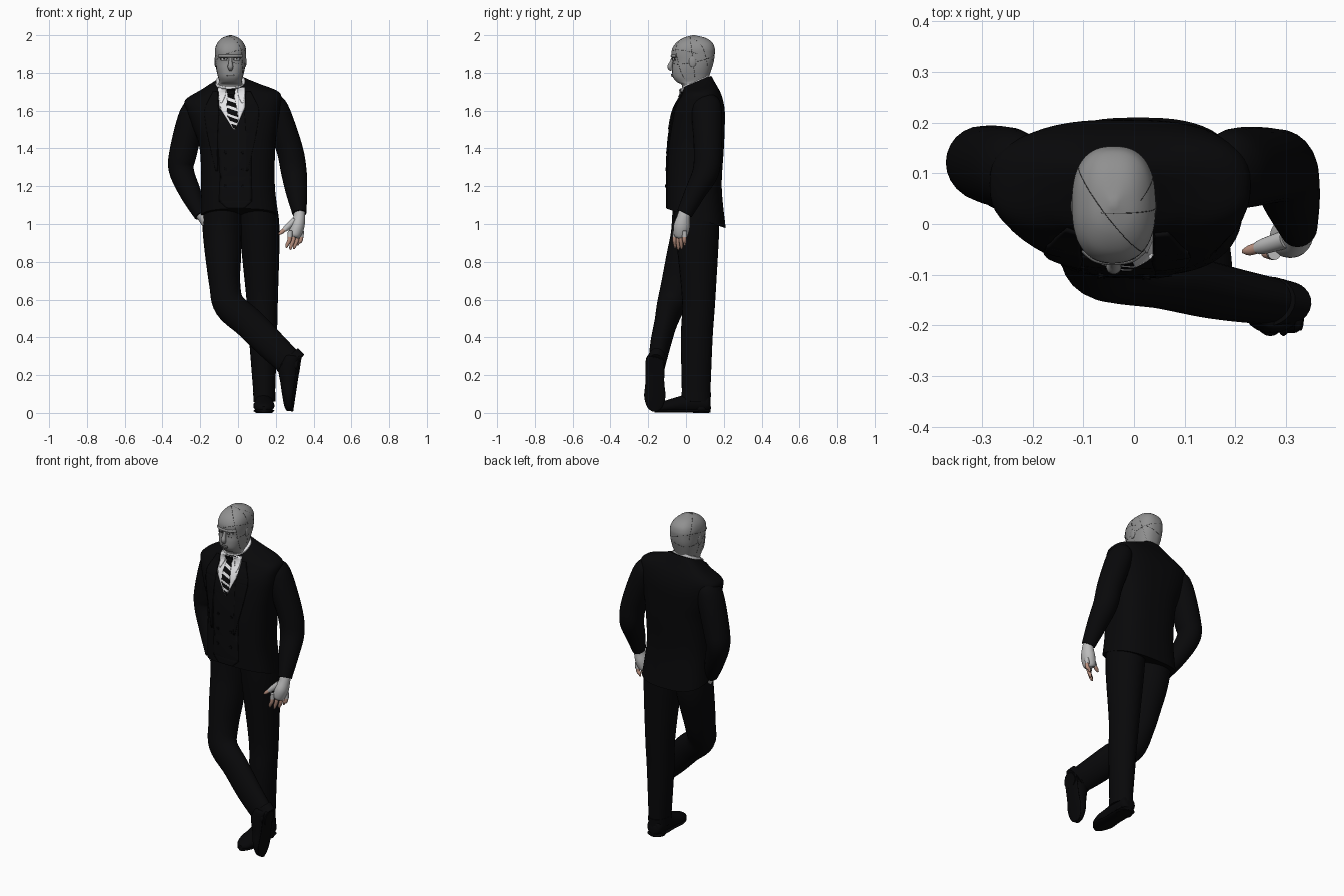
import bpy, bmesh, math
from mathutils import Vector, Matrix
from mathutils.bvhtree import BVHTree

if "Cube" in bpy.data.objects:
    bpy.data.objects.remove(bpy.data.objects["Cube"])


def material(name, r, g, b):
    m = bpy.data.materials.new(name)
    m.diffuse_color = (r, g, b, 1)
    m.use_nodes = True
    m.node_tree.nodes["Principled BSDF"].inputs["Base Color"].default_value = m.diffuse_color
    return m


SUIT = material("suit black", .0025, .0025, .003)
VEST = material("vest black", .003, .003, .0035)
SHOE = material("shoe black", .002, .002, .0025)
GREY = material("head grey", .28, .28, .28)
SEAM = material("seam dark grey", .04, .04, .04)
WHITE = material("shirt white", .80, .80, .82)
GLOVE = material("glove pale grey", .50, .50, .50)
SKIN = material("finger skin", .50, .29, .22)


def spline(keys, n=6):
    """Catmull-Rom interpolation through tuples."""
    out, last = [], len(keys) - 1
    for i in range(last):
        p = [keys[max(0, min(last, i + k))] for k in (-1, 0, 1, 2)]
        for j in range(n):
            t = j / n
            out.append([b + .5 * t * (c - a + t * (2 * a - 5 * b + 4 * c - d + t * (3 * (b - c) + d - a)))
                        for a, b, c, d in zip(*p)])
    return out + [list(keys[-1])]


def make(name, bm, mats):
    bmesh.ops.recalc_face_normals(bm, faces=bm.faces)
    me = bpy.data.meshes.new(name)
    bm.to_mesh(me)
    bm.free()
    for m in mats:
        me.materials.append(m)
    me.shade_smooth()
    me.set_sharp_from_angle(angle=math.radians(50))
    o = bpy.data.objects.new(name, me)
    bpy.context.collection.objects.link(o)
    return o


def skin(name, rings, mat):
    bm = bmesh.new()
    vs = [[bm.verts.new(p) for p in r] for r in rings]
    n = len(vs[0])
    for a, b in zip(vs, vs[1:]):
        for i in range(n):
            bm.faces.new((a[i], a[(i + 1) % n], b[(i + 1) % n], b[i]))
    bm.faces.new(vs[0][::-1])
    bm.faces.new(vs[-1])
    return make(name, bm, [mat])


def power(v, e):
    return math.copysign(abs(v) ** (2 / e), v)


def body(name, keys, mat, e=2.3, seg=56):
    """Level sections: z, cx, cy, rx, ry, slope along x, slope along y."""
    rings = []
    for z, cx, cy, rx, ry, tx, ty in spline(keys):
        ring = []
        for i in range(seg):
            a = math.tau * i / seg
            dx, dy = rx * power(math.cos(a), e), ry * power(math.sin(a), e)
            ring.append(Vector((cx + dx, cy + dy, z + tx * dx + ty * dy)))
        rings.append(ring)
    return skin(name, rings, mat)


def limb(name, keys, mat, ref=(0, 1, 0), seg=24):
    """Sections across a path: x, y, z, radius across, radius along ref."""
    pts = spline(keys)
    pos = [Vector(p[:3]) for p in pts]
    rings = []
    for i, p in enumerate(pts):
        t = (pos[min(i + 1, len(pos) - 1)] - pos[max(i - 1, 0)]).normalized()
        s = t.cross(Vector(ref)).normalized()
        u = s.cross(t)
        rx, ry = max(p[3], .002), max(p[4], .002)
        rings.append([pos[i] + s * rx * math.cos(math.tau * k / seg) + u * ry * math.sin(math.tau * k / seg)
                      for k in range(seg)])
    return skin(name, rings, mat)


def ball(name, centre, size, mat):
    bm = bmesh.new()
    bmesh.ops.create_uvsphere(bm, u_segments=20, v_segments=12, radius=1,
                              matrix=Matrix.Translation(centre) @ Matrix.Diagonal((*size, 1)))
    return make(name, bm, [mat])


def tree(o):
    return BVHTree.FromPolygons([v.co for v in o.data.vertices], [p.vertices[:] for p in o.data.polygons])


def patch(name, bvh, rows, mats, lift=.004, thick=.007, shear=0, rule=None):
    """Thin panel laid on the front of a part. rows: z, left x, right x."""
    bm = bmesh.new()
    grid = []
    for a, b in zip(rows, rows[1:]):
        for j in range(9):
            z, l, r = [p + (q - p) * j / 8 for p, q in zip(a, b)]
            line = []
            for i in range(11):
                x = l + (r - l) * i / 10
                zz = z + shear * (x - (l + r) / 2)
                hit = bvh.ray_cast(Vector((x, -1, zz)), Vector((0, 1, 0)))[0]
                y = hit.y if hit and hit.y < .05 else -.015
                line.append(bm.verts.new((x, y - lift, zz)))
            grid.append(line)
    for k, (a, b) in enumerate(zip(grid, grid[1:])):
        for i in range(10):
            f = bm.faces.new((a[i], a[i + 1], b[i + 1], b[i]))
            f.material_index = rule(k) if rule else 0
    o = make(name, bm, mats)
    mod = o.modifiers.new("thickness", "SOLIDIFY")
    mod.thickness, mod.offset = thick, 0
    return o


# Jacket body
jacket = body("jacket", [
    (1.03, .008, .054, .208, .156, 0, -.33), (1.2, 0, .043, .195, .146, 0, -.05),
    (1.4, -.003, .052, .2, .148, 0, 0), (1.52, -.015, .061, .226, .144, .02, 0),
    (1.61, -.022, .071, .248, .133, .05, 0), (1.675, -.03, .079, .25, .108, .08, .06),
    (1.72, -.035, .068, .155, .088, .08, .25), (1.748, -.038, .055, .084, .08, .06, .42)], SUIT, 2.7)
jb = tree(jacket)

# Sleeves
limb("hanging_sleeve", [
    (.16, .1, 1.678, .012, .012), (.182, .105, 1.655, .05, .065), (.205, .11, 1.59, .071, .08),
    (.272, .115, 1.4, .07, .074), (.295, .105, 1.28, .068, .07), (.31, .05, 1.17, .057, .056),
    (.325, -.008, 1.055, .037, .042)], SUIT)
limb("pocket_sleeve", [
    (-.21, .1, 1.65, .012, .012), (-.225, .105, 1.632, .05, .065), (-.246, .11, 1.56, .072, .08),
    (-.29, .118, 1.38, .073, .076), (-.3, .118, 1.285, .066, .068), (-.25, .08, 1.16, .056, .056),
    (-.195, .03, 1.045, .037, .04)], SUIT)

# Trousers: upright leg and crossed leg, with turn-ups
limb("upright_trouser_leg", [
    (.105, .055, 1.1, .1, .12), (.115, .06, .95, .105, .115), (.128, .067, .6, .083, .088),
    (.132, .057, .4, .074, .084), (.14, .053, .06, .055, .074)], SUIT)
limb("upright_turn_up", [(.139, .054, .11, .059, .078), (.14, .053, .06, .058, .077)], SUIT)
limb("crossed_trouser_leg", [
    (-.085, .05, 1.1, .11, .12), (-.083, .035, .95, .103, .115), (-.078, .0, .82, .094, .105),
    (-.07, -.04, .68, .082, .092), (-.045, -.08, .57, .083, .075), (.06, -.108, .475, .083, .06),
    (.17, -.135, .365, .08, .054), (.285, -.155, .255, .072, .045)], SUIT)
limb("crossed_turn_up", [(.262, -.153, .283, .082, .05), (.295, -.158, .252, .08, .046)], SUIT)

# Shoes: one flat on the ground, one resting on its toe
UPPER = [(.13, .05, .02, .02), (.115, .05, .045, .046), (.05, .056, .05, .055), (-.02, .046, .05, .045),
         (-.09, .036, .056, .034), (-.145, .026, .04, .024), (-.167, .022, .015, .012)]
upright = Matrix.Translation((.137, 0, 0))
on_toe = Matrix(((0, .15, -.99, .318), (-1, 0, 0, -.165), (0, .99, .15, .172), (0, 0, 0, 1)))
for label, place in (("upright", upright), ("crossed", on_toe)):
    shoe = limb(label + "_shoe", [(0, y, z, w, h) for y, z, w, h in UPPER], SHOE, (0, 0, 1))
    sole = limb(label + "_shoe_sole", [(0, y, .011, w, .01) for y, z, w, h in UPPER], SHOE, (0, 0, 1))
    heel = limb(label + "_shoe_heel", [(0, .08, 0, .045, .042), (0, .08, .03, .045, .042)], SHOE)
    for o in (shoe, sole, heel):
        o.data.transform(place)
limb("crossed_ankle", [(.24, -.155, .29, .04, .035), (.285, -.163, .2, .045, .04)], SHOE)

# Head and neck
cx = -.04
HEAD = [(1.69, -.02, .11, .066), (1.735, -.022, .112, .067), (1.752, -.05, .115, .06), (1.78, -.07, .122, .066),
        (1.82, -.073, .135, .075), (1.86, -.07, .147, .08), (1.9, -.077, .152, .082), (1.93, -.072, .152, .081),
        (1.96, -.052, .14, .069), (1.985, -.015, .105, .044), (2.0, .034, .046, .006)]
head = body("head", [(z, cx, (f + b) / 2, w, (b - f) / 2, 0, 0) for z, f, b, w in HEAD], GREY, 2.5)
hb = tree(head)
limb("nose", [(cx, -.066, 1.885, .008, .008), (cx, -.078, 1.855, .01, .01), (cx, -.085, 1.832, .015, .014),
              (cx, -.074, 1.815, .009, .01)], GREY)
limb("brow", [(cx + x, y, 1.89, .007, .008) for x, y in
              ((-.06, -.05), (-.035, -.069), (0, -.074), (.035, -.069), (.06, -.05))], GREY, (0, 0, 1))
patch("lips", hb, [(1.795, cx - .018, cx + .018), (1.779, cx - .016, cx + .016)], [GREY], .003, .006)
patch("mouth", hb, [(1.789, cx - .024, cx + .024), (1.787, cx - .024, cx + .024)], [SEAM], .006, .003)
for s, side in ((-1, "left"), (1, "right")):
    ball(side + "_ear", (cx + s * .078, .035, 1.86), (.007, .02, .03), GREY)
    x = cx + s * .034
    patch(side + "_eye_rim", hb, [(1.883, x - .018, x + .018), (1.866, x - .016, x + .016)], [SEAM], .001, .003)
    patch(side + "_eye", hb, [(1.88, x - .014, x + .014), (1.868, x - .012, x + .012)], [GLOVE], .003, .003)
    patch(side + "_pupil", hb, [(1.88, x - .004, x + .004), (1.87, x - .004, x + .004)], [SEAM], .005, .002)

# Thin seams wrapped around the head
centre = Vector((cx, .035, 1.88))
for i, (n, a0, a1) in enumerate((((0, 1, .12), -1, 4.2), ((.3, -.2, 1), 0, 6.3), ((-.35, .25, 1), .3, 5.8),
                                 ((.8, .6, .2), -.6, 3.8), ((-.7, .7, .3), -.4, 3.6))):
    n = Vector(n).normalized()
    u = n.orthogonal().normalized()
    v = n.cross(u)
    c = bpy.data.curves.new("head_seam", "CURVE")
    c.dimensions, c.bevel_depth, c.bevel_resolution = "3D", .0008, 0
    c.materials.append(SEAM)
    pts = [hb.ray_cast(centre, u * math.cos(a) + v * math.sin(a))[0]
           for a in (a0 + (a1 - a0) * k / 48 for k in range(49))]
    pts = [p for p in pts if p and p.z > 1.76]
    sp = c.splines.new("POLY")
    sp.points.add(len(pts) - 1)
    for q, p in zip(sp.points, pts):
        q.co = (*p, 1)
    bpy.context.collection.objects.link(bpy.data.objects.new("head_seam_%d" % i, c))

# Shirt, tie, vest and lapels
body("shirt_collar", [(1.69, cx, .05, .08, .074, 0, .3), (1.725, cx, .05, .08, .073, 0, .4),
                      (1.757, cx, .05, .077, .071, 0, .45)], WHITE)
patch("vest_front", jb, [(1.6, -.12, .065), (1.5, -.11, .07), (1.25, -.095, .07), (1.12, -.1, .075),
                         (1.085, -.06, .035)], [VEST], .001, .006)
patch("shirt_front", jb, [(1.722, -.105, .036), (1.62, -.1, .038), (1.5, -.024, -.014)], [WHITE], .003, .006)
patch("tie", jb, [(1.69, -.054, -.022), (1.62, -.06, -.006), (1.56, -.055, .002), (1.505, -.024, -.012)],
      [SUIT, WHITE], .007, .005, -.35, lambda k: 1 if k % 6 in (3, 4) else 0)
patch("tie_knot", jb, [(1.712, -.062, -.014), (1.685, -.054, -.018), (1.672, -.046, -.026)], [SUIT], .010, .008)
for s, side in ((-1, "left"), (1, "right")):
    m = lambda z, a, b: (z, *sorted((-.033 + s * a, -.033 + s * b)))
    patch(side + "_collar_wing", jb, [m(1.718, .03, .07), m(1.68, .033, .07), m(1.64, .052, .06)], [WHITE], .007, .005)
    patch(side + "_lapel", jb, [m(1.7, .074, .1), m(1.62, .072, .14), m(1.585, .068, .145),
                                m(1.48, .075, .13), m(1.28, .075, .085)], [SUIT], .004)
    for k in range(3):
        x, z = -.02 + s * .045, 1.38 - .09 * k
        patch("%s_vest_button_%d" % (side, k), jb, [(z + .008, x - .005, x + .005), (z, x - .008, x + .008),
              (z - .008, x - .005, x + .005)], [SHOE], .006, .004)

# Hanging hand in a fingerless glove
limb("hanging_glove", [(.322, -.002, 1.075, .031, .034), (.325, -.012, 1.04, .031, .034),
                       (.315, -.022, .99, .037, .043), (.3, -.028, .945, .034, .038),
                       (.295, -.03, .93, .024, .028)], GLOVE)
limb("thumb_glove", [(.3, -.03, 1.02, .018, .018), (.262, -.042, .985, .016, .016), (.245, -.047, .968, .013, .013)], GLOVE)
limb("thumb", [(.25, -.045, .973, .011, .011), (.228, -.052, .955, .01, .01), (.215, -.054, .945, .004, .004)], SKIN)
for i in range(4):
    x, y, drop = .268 + .02 * i, -.058 + .017 * i, (.01, 0, .004, .022)[i]
    limb("finger_%d" % i, [(x + .008, y, .955, .012, .012), (x + .004, y - .002, .915, .011, .011),
                           (x - .008, y, .88 + drop, .009, .009), (x - .012, y, .864 + drop, .004, .004)], SKIN, seg=12)
    limb("finger_glove_%d" % i, [(x + .009, y, .965, .013, .013), (x + .006, y, .932, .013, .013)], GLOVE, seg=12)

# Wrist going into the pocket
limb("pocket_glove", [(-.2, .035, 1.06, .03, .033), (-.172, .03, 1.02, .031, .034), (-.14, .025, .97, .03, .034),
                      (-.12, .02, .93, .015, .02)], GLOVE)
